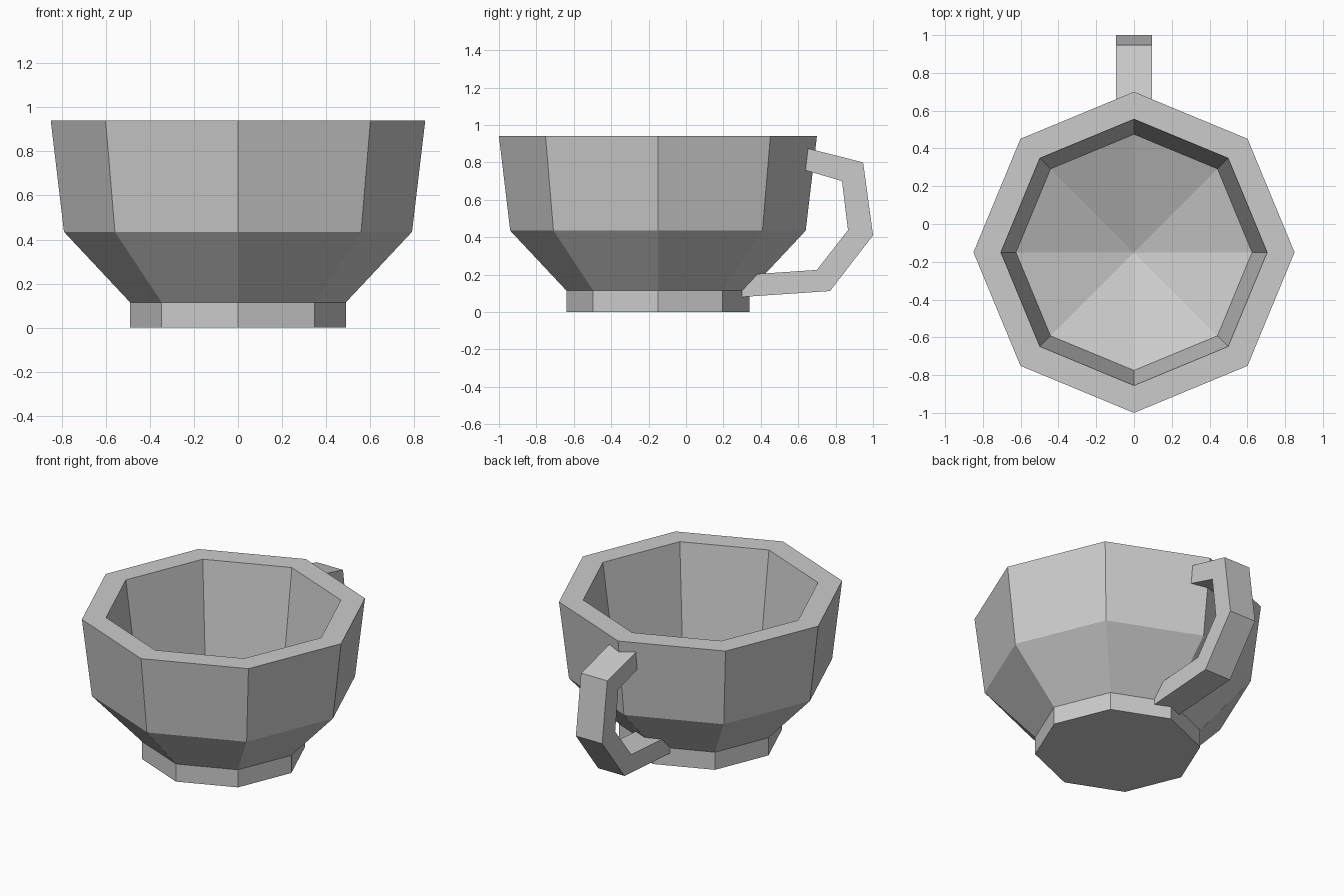
import bpy
import bmesh
from math import cos, sin, tau

cube = bpy.data.objects.get("Cube")
if cube:
    bpy.data.objects.remove(cube, do_unlink=True)

SIDES = 8
CENTRE_Y = -0.15

clay = bpy.data.materials.new("light_grey")
clay.use_nodes = True
grey = (0.6, 0.6, 0.6, 1)
clay.diffuse_color = grey
clay.node_tree.nodes["Principled BSDF"].inputs["Base Color"].default_value = grey


def finish(name, bm):
    bmesh.ops.recalc_face_normals(bm, faces=bm.faces)
    mesh = bpy.data.meshes.new(name)
    bm.to_mesh(mesh)
    bm.free()
    mesh.materials.append(clay)
    obj = bpy.data.objects.new(name, mesh)
    bpy.context.collection.objects.link(obj)
    return obj


# Cup: octagonal rings from the foot, over the rim and down the inside
rings = [(0.49, 0), (0.49, 0.115), (0.79, 0.435), (0.85, 0.94),
         (0.705, 0.94), (0.625, 0.35)]
bm = bmesh.new()
loops = [[bm.verts.new((r * cos(tau * i / SIDES),
                        CENTRE_Y + r * sin(tau * i / SIDES), z))
          for i in range(SIDES)] for r, z in rings]
for low, high in zip(loops, loops[1:]):
    for i in range(SIDES):
        j = (i + 1) % SIDES
        bm.faces.new((low[i], low[j], high[j], high[i]))
bm.faces.new(loops[0])

# Sunken floor of the bowl
middle = bm.verts.new((0, CENTRE_Y, 0.1))
for i in range(SIDES):
    bm.faces.new((loops[-1][i], loops[-1][(i + 1) % SIDES], middle))
finish("cup", bm)

# Handle: bent bar with ends buried in the wall and foot
outer = [(0.59, 0.89), (0.947, 0.80), (1.0, 0.41), (0.77, 0.112), (0.25, 0.077)]
inner = [(0.59, 0.772), (0.834, 0.70), (0.866, 0.438), (0.70, 0.225), (0.30, 0.198)]
bm = bmesh.new()
sections = [[bm.verts.new((x, y, z)) for x, (y, z) in
             ((-0.095, o), (0.095, o), (0.095, n), (-0.095, n))]
            for o, n in zip(outer, inner)]
for a, b in zip(sections, sections[1:]):
    for i in range(4):
        j = (i + 1) % 4
        bm.faces.new((a[i], a[j], b[j], b[i]))
bm.faces.new(sections[0])
bm.faces.new(sections[-1])
finish("handle", bm)
